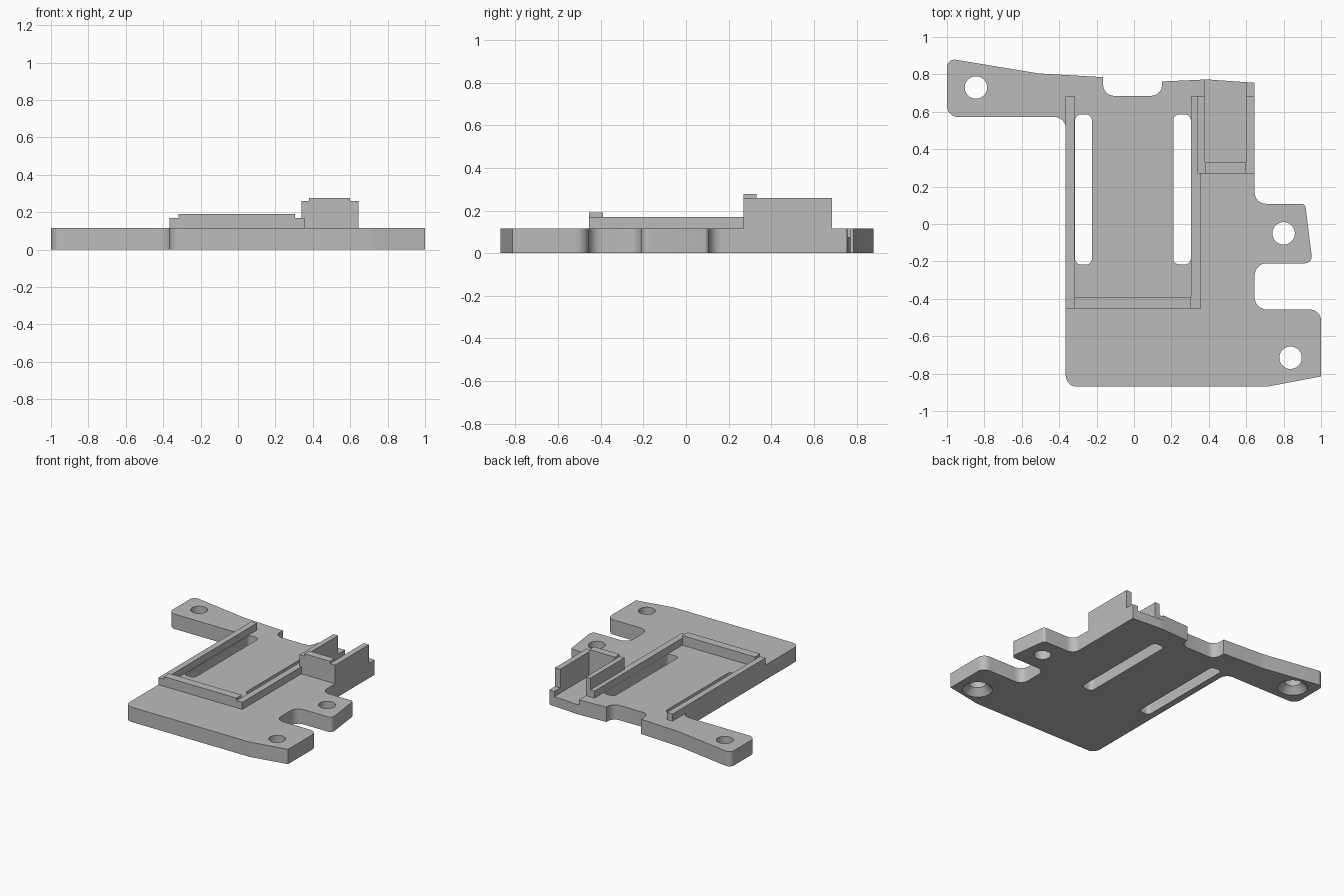
import bpy, bmesh, math
from mathutils import Vector

old = bpy.data.objects.get("Cube")
if old:
    bpy.data.objects.remove(old, do_unlink=True)

grey = bpy.data.materials.new("plain_grey")
grey.use_nodes = True
COLOR = (0.5, 0.5, 0.5, 1)
grey.diffuse_color = COLOR
grey.node_tree.nodes["Principled BSDF"].inputs["Base Color"].default_value = COLOR

TOP = 0.115


def rounded(corners, steps=8):
    """Replace each (x, y, radius) corner by a tangent arc."""
    pts = []
    n = len(corners)
    for i, (x, y, r) in enumerate(corners):
        p = Vector((x, y))
        if r == 0:
            pts.append(p)
            continue
        a = (Vector(corners[i - 1][:2]) - p).normalized()
        b = (Vector(corners[(i + 1) % n][:2]) - p).normalized()
        half = a.angle(b) / 2
        centre = p + (a + b).normalized() * (r / math.sin(half))
        start = p + a * (r / math.tan(half)) - centre
        sweep = start.angle_signed(p + b * (r / math.tan(half)) - centre)
        for k in range(steps + 1):
            t = -sweep * k / steps
            c, s = math.cos(t), math.sin(t)
            pts.append(centre + Vector((start.x * c - start.y * s, start.x * s + start.y * c)))
    return pts


def finish(name, bm):
    bmesh.ops.recalc_face_normals(bm, faces=bm.faces)
    mesh = bpy.data.meshes.new(name)
    bm.to_mesh(mesh)
    bm.free()
    mesh.materials.append(grey)
    ob = bpy.data.objects.new(name, mesh)
    bpy.context.collection.objects.link(ob)
    return ob


def prism(name, pts, z0, z1):
    bm = bmesh.new()
    face = bm.faces.new([bm.verts.new((p[0], p[1], z0)) for p in pts])
    ext = bmesh.ops.extrude_face_region(bm, geom=[face])
    verts = [v for v in ext["geom"] if isinstance(v, bmesh.types.BMVert)]
    bmesh.ops.translate(bm, verts=verts, vec=(0, 0, z1 - z0))
    return finish(name, bm)


def box(name, x0, x1, y0, y1, z0, z1):
    return prism(name, [(x0, y0), (x1, y0), (x1, y1), (x0, y1)], z0, z1)


def cone(name, x, y, r0, r1, z0, z1):
    bm = bmesh.new()
    bmesh.ops.create_cone(bm, cap_ends=True, segments=40, radius1=r0, radius2=r1, depth=z1 - z0)
    bmesh.ops.translate(bm, verts=bm.verts, vec=(x, y, (z0 + z1) / 2))
    return finish(name, bm)


def cut(target, cutter):
    mod = target.modifiers.new("cut", "BOOLEAN")
    mod.operation = "DIFFERENCE"
    mod.solver = "EXACT"
    mod.object = cutter
    bpy.context.view_layer.objects.active = target
    bpy.ops.object.modifier_apply(modifier=mod.name)
    bpy.data.objects.remove(cutter, do_unlink=True)


# Base plate with its three mounting ears
outline = [
    (-0.365, -0.87, 0.06), (0.71, -0.87, 0.1), (1.0, -0.815, 0),
    (1.0, -0.457, 0.06), (0.645, -0.457, 0.065), (0.645, -0.21, 0.065),
    (0.955, -0.21, 0.035), (0.915, 0.108, 0.025), (0.645, 0.108, 0.06),
    (0.645, 0.755, 0), (0.39, 0.773, 0.3), (0.15, 0.762, 0),
    (0.15, 0.685, 0.06), (-0.165, 0.685, 0.06), (-0.165, 0.785, 0),
    (-0.51, 0.805, 0.2), (-1.0, 0.886, 0.04), (-1.0, 0.572, 0.06),
    (-0.365, 0.572, 0.06),
]
plate = prism("base_plate", rounded(outline), 0, TOP)

# Screw holes, two of them countersunk underneath
for x, y, sunk in ((-0.845, 0.73, True), (0.8, -0.05, False), (0.837, -0.715, True)):
    cut(plate, cone("hole_cutter", x, y, 0.06, 0.06, -0.1, 0.3))
    if sunk:
        cut(plate, cone("countersink_cutter", x, y, 0.115, 0.055, -0.01, 0.055))

# Long slots beside the rails
for x0, x1 in ((-0.315, -0.225), (0.21, 0.304)):
    slot = [(x0, -0.216, 0.03), (x1, -0.216, 0.03), (x1, 0.585, 0.03), (x0, 0.585, 0.03)]
    cut(plate, prism("slot_cutter", rounded(slot, 5), -0.1, 0.3))

# Sunken floor of the connector bay
cut(plate, box("bay_cutter", 0.38, 0.6, 0.33, 0.9, 0.075, 0.3))

# Rails around the tray
box("left_rail", -0.365, -0.318, -0.455, 0.685, TOP, 0.17)
box("right_rail", 0.305, 0.355, -0.455, 0.27, TOP, 0.17)
box("right_rail_back", 0.305, 0.34, 0.27, 0.685, TOP, 0.17)
box("front_rail", -0.318, 0.305, -0.455, -0.39, TOP, 0.19)

# Walls of the connector bay
box("bay_inner_wall", 0.34, 0.38, 0.27, 0.685, TOP, 0.26)
box("bay_outer_wall", 0.6, 0.645, 0.27, 0.685, TOP, 0.26)
box("bay_front_wall", 0.38, 0.6, 0.27, 0.33, TOP, 0.277)

# Smooth the rounded edges of the plate, keeping corners sharp
bpy.ops.object.select_all(action="DESELECT")
plate.select_set(True)
bpy.context.view_layer.objects.active = plate
bpy.ops.object.shade_smooth_by_angle(angle=math.radians(30))
